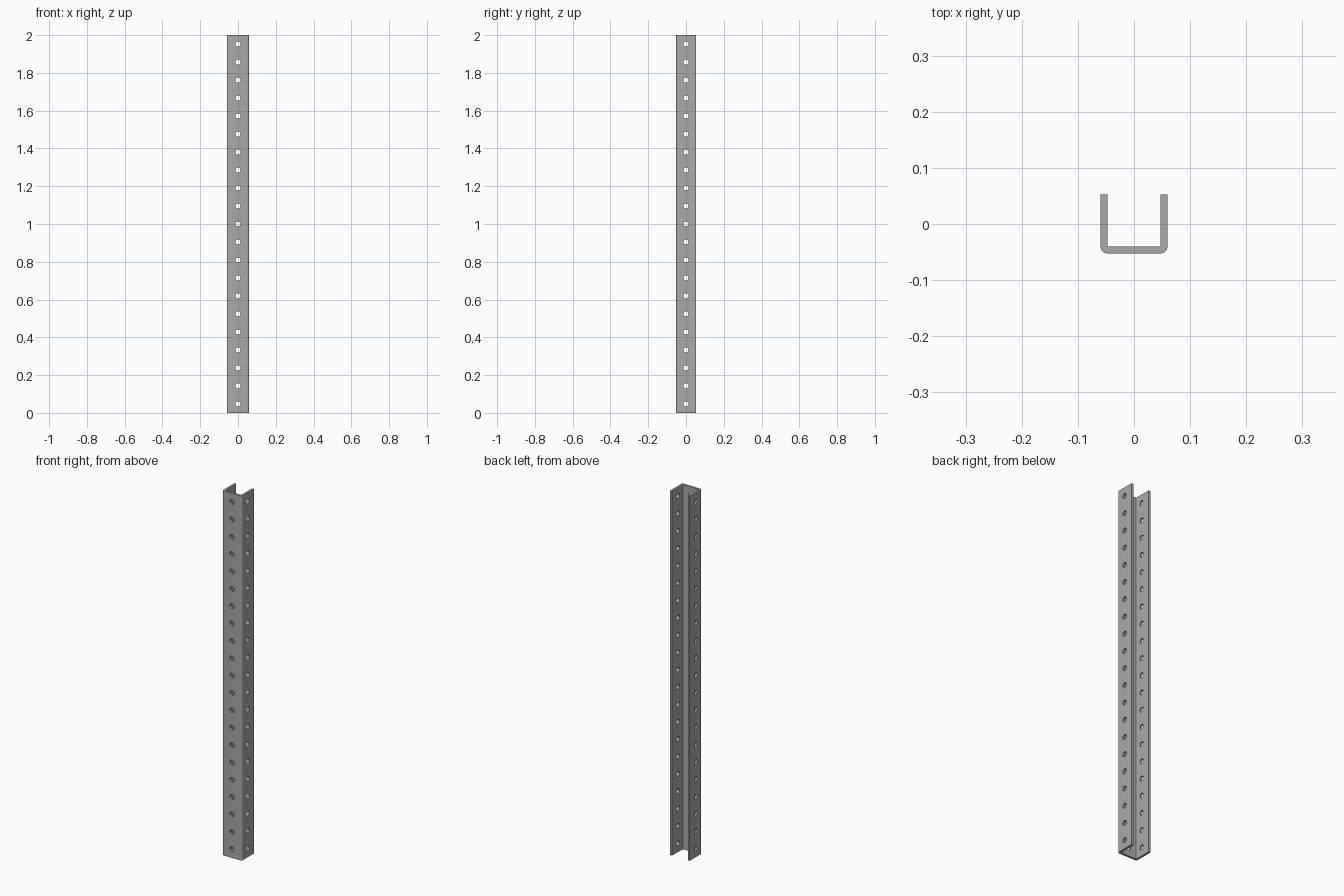
import bpy, bmesh, math
from mathutils import Matrix, Vector

cube = bpy.data.objects.get("Cube")
if cube:
    bpy.data.objects.remove(cube, do_unlink=True)

HEIGHT, HALF_W, HALF_D, WALL = 2.0, 0.0595, 0.0525, 0.012
HOLES, RADIUS = 21, 0.0135

steel = bpy.data.materials.new("grey steel")
steel.use_nodes = True
colour = (0.4, 0.4, 0.4, 1)
steel.diffuse_color = colour
steel.node_tree.nodes["Principled BSDF"].inputs["Base Color"].default_value = colour


def make_object(name, bm):
    bmesh.ops.recalc_face_normals(bm, faces=bm.faces)
    mesh = bpy.data.meshes.new(name)
    bm.to_mesh(mesh)
    bm.free()
    mesh.materials.append(steel)
    obj = bpy.data.objects.new(name, mesh)
    bpy.context.collection.objects.link(obj)
    return obj


def bend(radius, steps=6):
    """Quarter round at the front left corner, from the web to the flange."""
    centre_x, centre_y = HALF_W - WALL, -HALF_D + WALL
    if radius < WALL / 2:  # inner bend sits inside the channel
        centre_x, centre_y = centre_x - radius, centre_y + radius
    return [(centre_x + radius * math.sin(a), centre_y - radius * math.cos(a))
            for a in (i * math.pi / 2 / steps for i in range(steps + 1))]


# Channel: mirrored U profile pulled up to full height
half = bend(WALL) + [(HALF_W, HALF_D), (HALF_W - WALL, HALF_D)] + bend(0.003)[::-1]
profile = half + [(-x, y) for x, y in reversed(half)]
bm = bmesh.new()
base = bm.faces.new([bm.verts.new((x, y, 0)) for x, y in profile])
pulled = bmesh.ops.extrude_face_region(bm, geom=[base], use_keep_orig=True)
bmesh.ops.translate(bm, vec=(0, 0, HEIGHT),
                    verts=[v for v in pulled["geom"] if isinstance(v, bmesh.types.BMVert)])
channel = make_object("channel", bm)

# Hole cutters: one row across both flanges, one row through the web
bm = bmesh.new()
pitch = HEIGHT / HOLES
for i in range(HOLES):
    z = pitch * (i + 0.5)
    for axis, length, centre in (("Y", 0.2, Vector((0, 0, z))),
                                 ("X", 0.05, Vector((0, -HALF_D, z)))):
        bmesh.ops.create_cone(
            bm, cap_ends=True, segments=24, radius1=RADIUS, radius2=RADIUS, depth=length,
            matrix=Matrix.Translation(centre) @ Matrix.Rotation(math.pi / 2, 4, axis))
cutter = make_object("hole_cutters", bm)
cutter.hide_render = True

drill = channel.modifiers.new("holes", "BOOLEAN")
drill.operation = "DIFFERENCE"
drill.solver = "EXACT"
drill.object = cutter

# Apply the holes, then drop the cutters and smooth the bends
bpy.ops.object.select_all(action="DESELECT")
channel.select_set(True)
bpy.context.view_layer.objects.active = channel
bpy.ops.object.modifier_apply(modifier=drill.name)
bpy.data.objects.remove(cutter, do_unlink=True)
bpy.ops.object.shade_smooth_by_angle(angle=math.radians(30))
